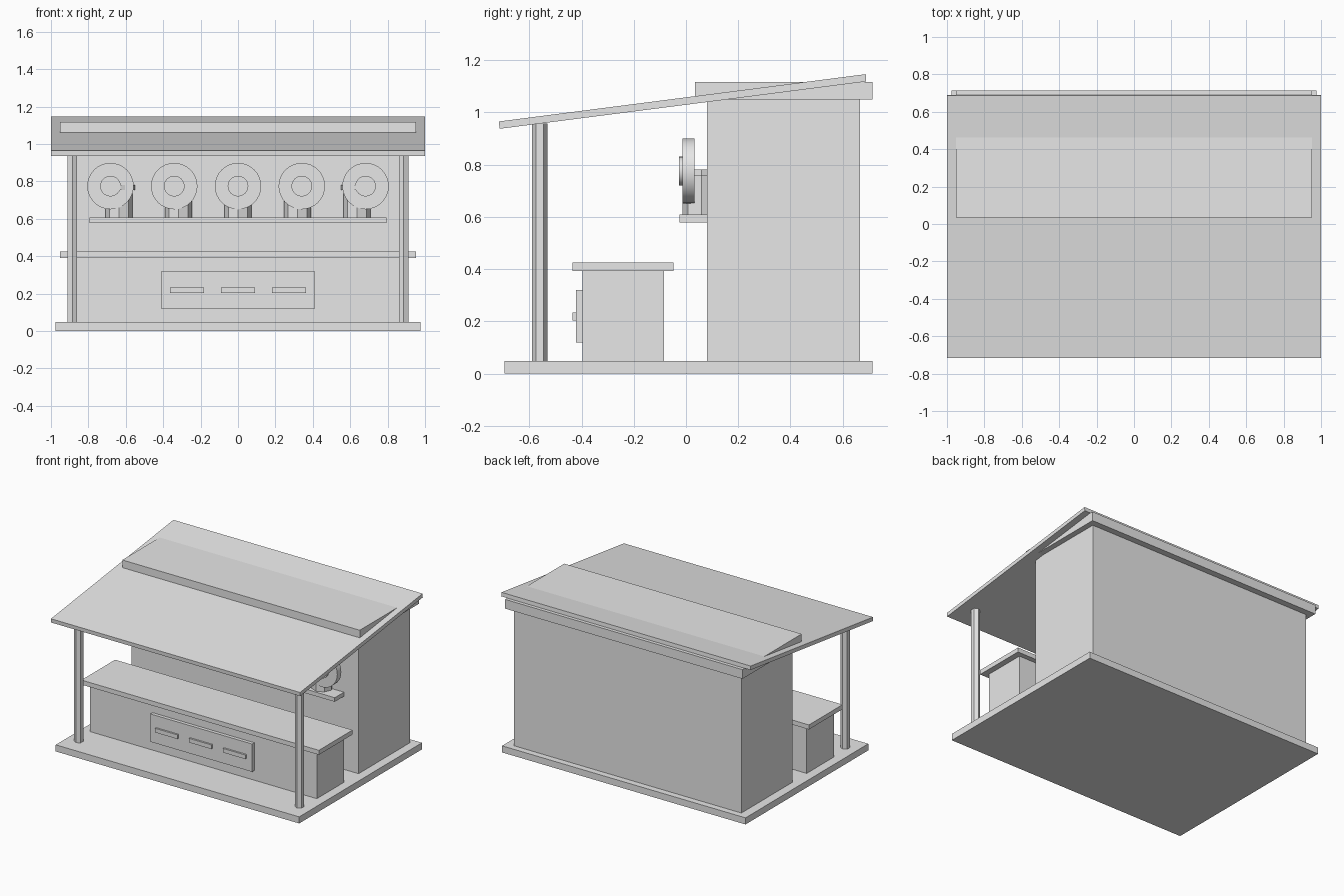
import bpy
import math

cube = bpy.data.objects.get("Cube")
if cube:
    bpy.data.objects.remove(cube, do_unlink=True)

grey = bpy.data.materials.new("plain_grey")
grey.use_nodes = True
grey.diffuse_color = (0.8, 0.8, 0.8, 1)
grey.node_tree.nodes["Principled BSDF"].inputs["Base Color"].default_value = (0.8, 0.8, 0.8, 1)


def side_prism(name, half_x, profile, cx=0):
    """Extrude a (y, z) profile along x."""
    n = len(profile)
    verts = [(cx + s * half_x, y, z) for s in (-1, 1) for y, z in profile]
    faces = [tuple(reversed(range(n))), tuple(range(n, 2 * n))]
    faces += [(i, (i + 1) % n, (i + 1) % n + n, i + n) for i in range(n)]
    mesh = bpy.data.meshes.new(name)
    mesh.from_pydata(verts, [], faces)
    mesh.materials.append(grey)
    obj = bpy.data.objects.new(name, mesh)
    bpy.context.collection.objects.link(obj)
    return obj


def box(name, half_x, y0, y1, z0, z1, cx=0):
    return side_prism(name, half_x, [(y0, z0), (y1, z0), (y1, z1), (y0, z1)], cx)


def cylinder(name, sides, radius, depth, location, rotation=(0, 0, 0), smooth=False):
    bpy.ops.mesh.primitive_cylinder_add(vertices=sides, radius=radius, depth=depth,
                                        location=location, rotation=rotation)
    obj = bpy.context.object
    obj.name = name
    obj.data.materials.append(grey)
    if smooth:
        bpy.ops.object.shade_smooth_by_angle(angle=math.radians(40))
    return obj


# Platform, back building and its flat cap
box("base", 0.977, -0.694, 0.713, 0, 0.048)
box("building", 0.912, 0.08, 0.667, 0.048, 1.05)
box("building_cap", 0.953, 0.035, 0.713, 1.05, 1.117)

# Sloping roof
side_prism("roof", 1.0, [(-0.714, 0.937), (0.69, 1.118), (0.688, 1.146), (-0.716, 0.965)])

# Hexagonal front posts
for side, x in (("right", -0.886), ("left", 0.886)):
    cylinder("post_" + side, 6, 0.03, 0.91, (x, -0.56, 0.503))

# Counter with top, front panel and three bars
box("counter", 0.91, -0.396, -0.084, 0.048, 0.392)
box("counter_top", 0.953, -0.434, -0.048, 0.392, 0.425)
box("front_panel", 0.408, -0.421, -0.396, 0.118, 0.32)
for i in (-1, 0, 1):
    box("panel_bar", 0.09, -0.434, -0.421, 0.203, 0.233, i * 0.273)

# Wall shelf carrying octagonal jars, with round plates in front
box("wall_shelf", 0.794, -0.025, 0.08, 0.578, 0.608)
quarter = (math.pi / 2, 0, 0)
for i in range(-2, 3):
    jar_x = i * 0.318
    cylinder("jar", 8, 0.072, 0.148, (jar_x, 0.059, 0.682))
    cylinder("jar_lid", 8, 0.085, 0.025, (jar_x, 0.059, 0.768))
    plate_x = i * 0.341
    cylinder("plate", 32, 0.124, 0.046, (plate_x, 0.01, 0.775), quarter, True)
    cylinder("plate_hub", 32, 0.055, 0.02, (plate_x, -0.017, 0.775), quarter, True)
